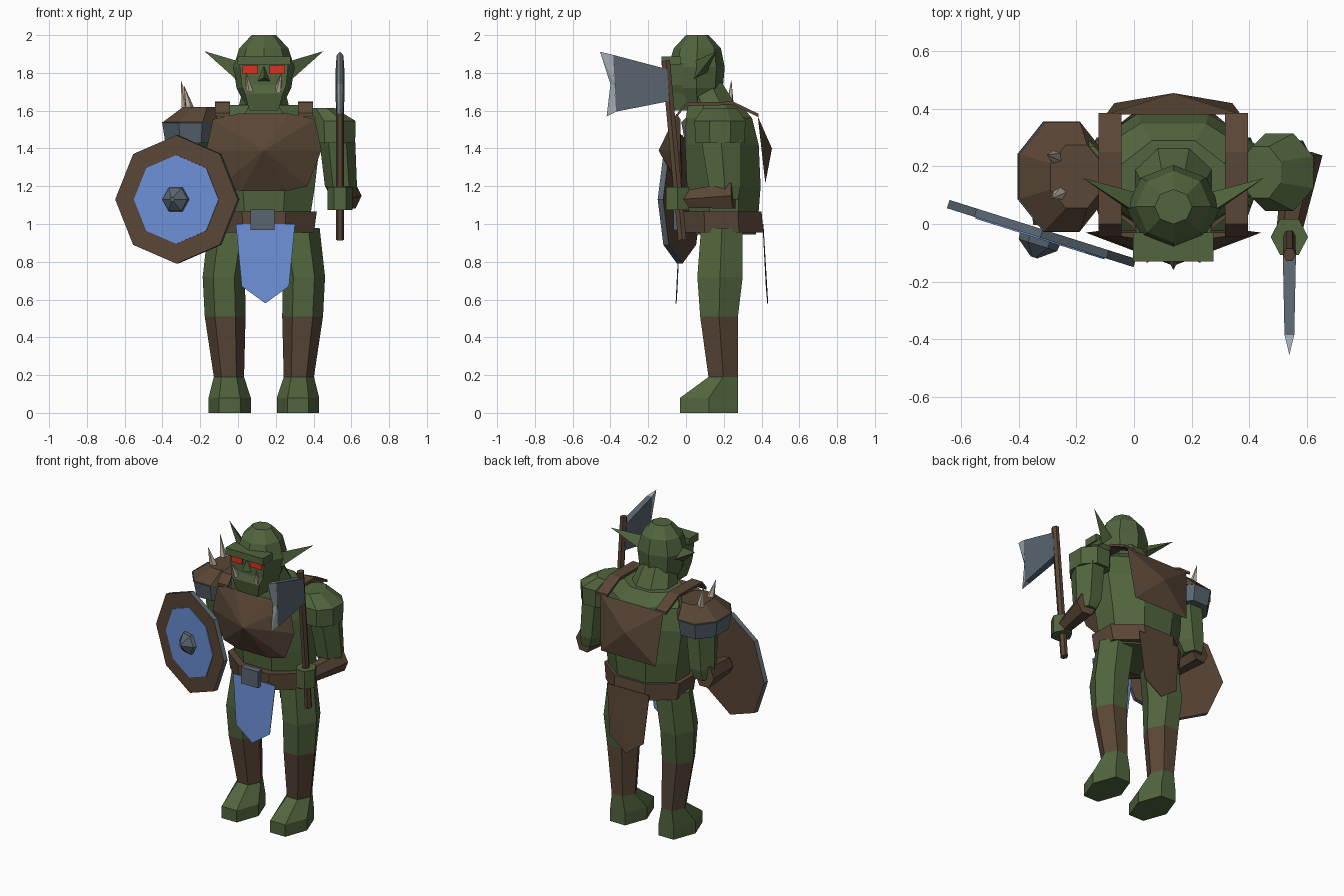
import bpy, bmesh, math
from mathutils import Vector, Matrix

if "Cube" in bpy.data.objects:
    bpy.data.objects.remove(bpy.data.objects["Cube"])

CX = 0.137  # body centre line


def material(name, rgb):
    m = bpy.data.materials.new(name)
    m.diffuse_color = (*rgb, 1)
    m.use_nodes = True
    m.node_tree.nodes["Principled BSDF"].inputs["Base Color"].default_value = m.diffuse_color
    return m


GREEN = material("green skin", (0.083, 0.13, 0.048))
BROWN = material("brown leather", (0.102, 0.063, 0.038))
STEEL = material("dark steel", (0.10, 0.13, 0.16))
BLUE = material("blue cloth", (0.15, 0.28, 0.68))
RED = material("red eyes", (0.75, 0.03, 0.012))
BONE = material("bone", (0.5, 0.44, 0.34))
EDGE = material("bright edge", (0.37, 0.42, 0.46))


def finish(name, bm, *mats):
    bmesh.ops.recalc_face_normals(bm, faces=bm.faces)
    me = bpy.data.meshes.new(name)
    bm.to_mesh(me)
    bm.free()
    for m in mats:
        me.materials.append(m)
    ob = bpy.data.objects.new(name, me)
    bpy.context.collection.objects.link(ob)
    return ob


def loft(name, rings, n, mat, phase=0.0, matrix=None):
    """Skin n-sided rings given as (cx, cy, rx, ry, z)."""
    unit = [(math.cos(2 * math.pi * (i + phase) / n), math.sin(2 * math.pi * (i + phase) / n))
            for i in range(n)]
    mx, my = max(abs(u[0]) for u in unit), max(abs(u[1]) for u in unit)
    bm = bmesh.new()
    rows = [[bm.verts.new((cx + rx * u / mx, cy + ry * v / my, z)) for u, v in unit]
            for cx, cy, rx, ry, z in rings]
    for a, b in zip(rows, rows[1:]):
        for i in range(n):
            j = (i + 1) % n
            bm.faces.new((a[i], a[j], b[j], b[i]))
    bm.faces.new(rows[0][::-1])
    bm.faces.new(rows[-1])
    if matrix:
        bm.transform(matrix)
    return finish(name, bm, mat)


def rod(name, p1, p2, r1, r2, n, mat):
    p1, p2 = Vector(p1), Vector(p2)
    d = p2 - p1
    m = Matrix.Translation(p1) @ d.to_track_quat('Z', 'Y').to_matrix().to_4x4()
    return loft(name, [(0, 0, r1, r1, 0), (0, 0, r2, r2, d.length)], n, mat, matrix=m)


def hull(name, pts, mat):
    bm = bmesh.new()
    for p in pts:
        bm.verts.new(p)
    bmesh.ops.convex_hull(bm, input=bm.verts)
    bmesh.ops.dissolve_limit(bm, angle_limit=0.01, verts=bm.verts, edges=bm.edges)
    return finish(name, bm, mat)


def box(name, x0, x1, y0, y1, z0, z1, mat):
    return hull(name, [(x, y, z) for x in (x0, x1) for y in (y0, y1) for z in (z0, z1)], mat)


# Torso, neck and belt
loft("torso", [(CX, .21, .24, .16, .945), (CX, .20, .25, .185, 1.07), (CX, .20, .27, .195, 1.2),
               (CX, .19, .295, .195, 1.42), (CX, .175, .275, .175, 1.56),
               (CX, .15, .18, .14, 1.63)], 8, GREEN, .5)
loft("neck", [(CX, .15, .14, .13, 1.6), (CX, .08, .10, .11, 1.75)], 8, GREEN, .5)
loft("belt", [(CX, .19, .265, .22, .955), (CX, .185, .28, .215, 1.065)], 8, BROWN, .5)
box("belt_buckle", .067, .193, -.065, -.02, .967, 1.077, STEEL)

# Pointed chest and back plates with shoulder straps
chest = [(.13, -.05, 1.585), (.27, -.03, 1.555), (.305, -.03, 1.39), (.23, -.02, 1.2), (.12, -.03, 1.175)]
hull("chest_plate", [(CX + s * x, y, z) for x, y, z in chest for s in (-1, 1)] + [(CX, -.145, 1.39)], BROWN)
back = [(.235, .38, 1.57), (.205, .42, 1.215)]
hull("back_plate", [(CX + s * x, y, z) for x, y, z in back for s in (-1, 1)] + [(CX, .455, 1.40)], BROWN)
strap = [(-.045, 1.57), (.0, 1.625), (.25, 1.63), (.385, 1.565)]
for s in (-1, 1):
    for i, (a, b) in enumerate(zip(strap, strap[1:])):
        hull("shoulder_strap", [(CX + s * x, y, z + dz) for x in (.18, .26) for y, z in (a, b)
                                for dz in (0, .018)], BROWN)

# Cloth panels hanging from the belt
cloth = [(-.157, 1.0, 0), (.157, 1.0, 0), (.125, .67, .7), (0, .58, 1), (-.125, .67, .7)]
for name, y0, dy, mat in (("front_cloth", -.035, -.02, BLUE), ("back_cloth", .405, .025, BROWN)):
    hull(name, [(CX + .008 + x, y0 + dy * t + o, z) for x, z, t in cloth for o in (0, .005)], mat)

# Legs, boots and feet
for s in (-1, 1):
    def leg(x):
        return CX + s * x
    loft("thigh", [(leg(.175), .19, .12, .11, .98), (leg(.212), .18, .112, .12, .72),
                   (leg(.205), .175, .108, .10, .51)], 6, GREEN)
    loft("boot", [(leg(.205), .175, .108, .10, .51), (leg(.185), .197, .08, .078, .19)], 6, BROWN)
    loft("foot", [(leg(.185), .197, .08, .078, .19), (leg(.181), .122, .112, .153, .08),
                  (leg(.181), .122, .112, .153, 0)], 6, GREEN)

# Arms
for s in (-1, 1):
    def arm(x):
        return CX + s * (x - CX)
    loft("shoulder", [(arm(.44), .18, .07, .09, 1.615), (arm(.505), .18, .118, .135, 1.545),
                      (arm(.505), .18, .115, .13, 1.43)], 8, GREEN, .5)
    loft("upper_arm", [(arm(.525), .185, .095, .105, 1.45), (arm(.545), .205, .085, .085, 1.2),
                       (arm(.56), .21, .06, .065, 1.13)], 6, GREEN)
rod("right_forearm", (.588, .25, 1.15), (.54, -.02, 1.13), .068, .045, 6, BROWN)
rod("left_forearm", (-.314, .25, 1.15), (-.30, .0, 1.13), .068, .05, 6, BROWN)
loft("hand", [(.54, -.045, .065, .062, 1.075), (.54, -.045, .065, .062, 1.195)], 6, GREEN)

# Shoulder guard with two spikes
loft("guard_rim", [(-.25, .165, .135, .17, 1.43), (-.252, .165, .15, .19, 1.54)], 8, STEEL, .5)
loft("guard_cap", [(-.252, .165, .152, .192, 1.535), (-.20, .165, .09, .11, 1.62)], 8, BROWN, .5)
rod("guard_spike", (-.265, .23, 1.57), (-.302, .24, 1.76), .03, .001, 5, BONE)
rod("guard_spike", (-.25, .11, 1.58), (-.285, .09, 1.73), .03, .001, 5, BONE)

# Head and face
loft("head", [(CX, .06, .10, .10, 1.63), (CX, .055, .145, .14, 1.72), (CX, .055, .162, .15, 1.83),
              (CX, .06, .13, .125, 1.93), (CX, .06, .065, .06, 2.0)], 8, GREEN)
loft("face", [(CX, -.025, .078, .07, 1.6), (CX, -.03, .10, .085, 1.69), (CX, -.02, .118, .08, 1.735),
              (CX, -.02, .13, .08, 1.85)], 4, GREEN, .5)
box("brow", -.003, .277, -.13, -.03, 1.842, 1.888, GREEN)
hull("nose", [(CX, -.10, 1.835), (CX, -.16, 1.775), (CX - .035, -.095, 1.755),
              (CX + .035, -.095, 1.755)], GREEN)
for s in (-1, 1):
    box("eye", *sorted((CX + s * .03, CX + s * .113)), -.108, -.099, 1.795, 1.838, RED)
    rod("tusk", (CX + s * .075, -.10, 1.705), (CX + s * .093, -.135, 1.80), .02, .001, 5, BONE)
    hull("ear", [(CX + s * x, y, z) for x, y, z in
                 ((.13, .04, 1.86), (.13, .03, 1.75), (.13, .11, 1.80), (.315, .16, 1.915))], GREEN)

# Battle axe
rod("axe_handle", (.54, -.02, .915), (.54, -.107, 1.865), .022, .022, 6, BROWN)
hull("axe_blade", [(.54 + s * t, y, z) for s in (-1, 1) for t, y, z in
                   ((.023, -.10, 1.82), (.023, -.09, 1.65), (.017, -.385, 1.895), (.017, -.37, 1.595))], STEEL)
for z, y, yi, zi in ((1.912, -.455, -.385, 1.895), (1.57, -.42, -.37, 1.595)):
    hull("axe_edge", [(.54, y, z), (.54, -.40, 1.74)] +
         [(.54 + s * .017, a, b) for s in (-1, 1) for a, b in ((yi, zi), (-.378, 1.74))], EDGE)

# Octagonal shield with blue field and pointed boss
facing = Vector((-.3, -.95, 0)).normalized()
place = Matrix.Translation((-.322, -.035, 1.13)) @ facing.to_track_quat('Z', 'Y').to_matrix().to_4x4()
shield = loft("shield", [(0, 0, .34, .34, -.017), (0, 0, .34, .34, .013)], 8, BROWN, matrix=place)
shield.data.materials.append(STEEL)
for f in shield.data.polygons:
    if abs(f.normal.dot(facing)) < .5:
        f.material_index = 1
loft("shield_field", [(0, 0, .235, .235, .012), (0, 0, .235, .235, .018)], 8, BLUE, matrix=place)
loft("shield_boss", [(0, 0, .073, .064, .015), (0, 0, .07, .061, .04), (0, 0, .012, .011, .085)],
     6, STEEL, matrix=place)
